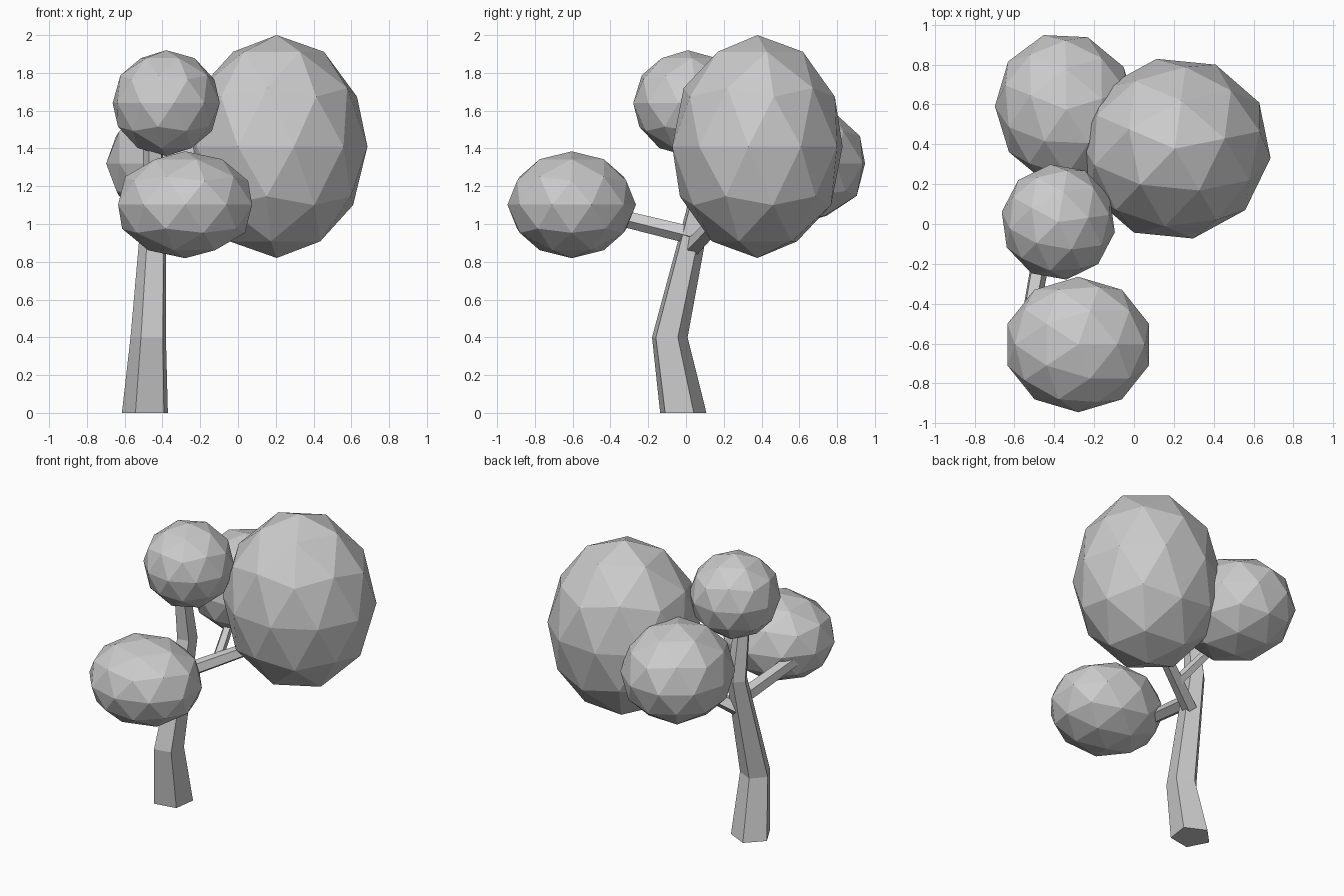
import bpy, bmesh
from math import cos, sin, tau, radians
from mathutils import Vector

old = bpy.data.objects.get("Cube")
if old:
    bpy.data.objects.remove(old, do_unlink=True)

grey = bpy.data.materials.new("plain_grey")
grey.use_nodes = True
colour = (0.6, 0.6, 0.6, 1)
grey.diffuse_color = colour
grey.node_tree.nodes["Principled BSDF"].inputs["Base Color"].default_value = colour


def finish(name, bm):
    bmesh.ops.recalc_face_normals(bm, faces=bm.faces)
    mesh = bpy.data.meshes.new(name)
    bm.to_mesh(mesh)
    bm.free()
    mesh.materials.append(grey)
    obj = bpy.data.objects.new(name, mesh)
    bpy.context.collection.objects.link(obj)
    return obj


def limb(name, path, radii, level=False, sides=5, turn=28):
    """Faceted tapering tube; level rings stay horizontal."""
    bm = bmesh.new()
    points = [Vector(p) for p in path]
    axis = Vector((0, 0, 1)) if level else (points[-1] - points[0]).normalized()
    u = Vector((1, 0, 0)) if level else axis.cross(Vector((0, 0, 1))).normalized()
    v = axis.cross(u)
    rings = []
    for p, r in zip(points, radii):
        angles = [radians(turn) + tau * i / sides for i in range(sides)]
        rings.append([bm.verts.new(p + r * (cos(a) * u + sin(a) * v)) for a in angles])
    for low, high in zip(rings, rings[1:]):
        for i in range(sides):
            j = (i + 1) % sides
            bm.faces.new((low[i], low[j], high[j], high[i]))
    bm.faces.new(rings[0][::-1])
    bm.faces.new(rings[-1])
    return finish(name, bm)


def foliage(name, centre, size, turn):
    """Faceted, stretched leaf ball."""
    bm = bmesh.new()
    bmesh.ops.create_icosphere(bm, subdivisions=2, radius=1)
    obj = finish(name, bm)
    obj.location, obj.scale = centre, size
    obj.rotation_euler.z = radians(turn)


# Bent trunk, running up into the top leaf ball
limb("trunk", [(-.486, -.02, 0), (-.47, -.09, .4), (-.44, .07, 1.1), (-.45, .02, 1.5)],
     [.13, .1, .068, .05], level=True)

# Branches
limb("front_branch", [(-.43, .04, .94), (-.52, -.45, 1.06)], [.05, .045])
limb("main_branch", [(-.44, .03, .87), (-.03, .23, 1.08)], [.05, .042])
limb("back_branch", [(-.25, .13, .97), (-.36, .5, 1.2)], [.035, .03])

# Leaf balls
foliage("large_foliage", (.205, .378, 1.41), (.485, .46, .59), 11.5)
foliage("front_foliage", (-.28, -.605, 1.102), (.373, .34, .283), 0)
foliage("top_foliage", (-.38, .01, 1.64), (.288, .292, .28), 8)
foliage("back_foliage", (-.34, .575, 1.32), (.355, .39, .325), 17)
